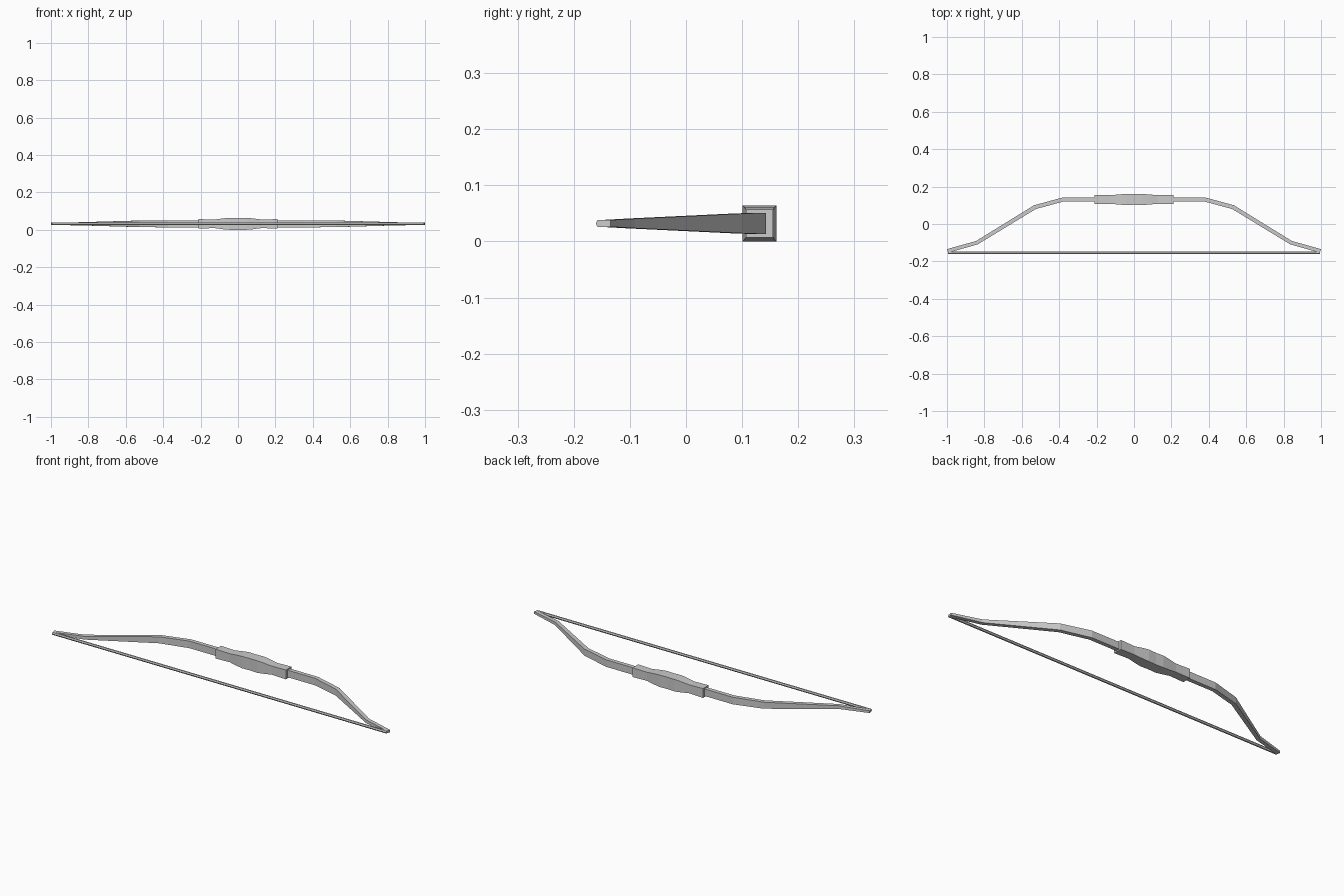
import bpy, bmesh, math
from mathutils import Vector

if "Cube" in bpy.data.objects:
    bpy.data.objects.remove(bpy.data.objects["Cube"])

ZC = 0.032  # mid height of the whole bow


def loft(name, rings):
    """Skin a list of equal-sized point rings and cap both ends."""
    bm = bmesh.new()
    loops = [[bm.verts.new(p) for p in ring] for ring in rings]
    n = len(loops[0])
    for a, b in zip(loops, loops[1:]):
        for i in range(n):
            bm.faces.new((a[i], a[(i + 1) % n], b[(i + 1) % n], b[i]))
    bm.faces.new(loops[0])
    bm.faces.new(loops[-1])
    bmesh.ops.recalc_face_normals(bm, faces=bm.faces)
    mesh = bpy.data.meshes.new(name)
    bm.to_mesh(mesh)
    bm.free()
    obj = bpy.data.objects.new(name, mesh)
    bpy.context.collection.objects.link(obj)
    return obj


def mirrored(half):
    """Mirror (x, ...) stations to the -x side."""
    return [(-s[0], *s[1:]) for s in reversed(half) if s[0] > 0] + half


# bow stave: x, y, half thickness, half height
stave = mirrored([(0.21, 0.132, 0.011, 0.019), (0.375, 0.132, 0.011, 0.019),
                  (0.53, 0.09, 0.011, 0.0175), (0.84, -0.10, 0.010, 0.0085),
                  (0.997, -0.144, 0.010, 0.006)])
pts = [Vector((s[0], s[1])) for s in stave]
rings = []
for i, (p, s) in enumerate(zip(pts, stave)):
    before = (p - pts[i - 1]).normalized() if i else None
    after = (pts[i + 1] - p).normalized() if i + 1 < len(pts) else None
    t = ((before or after) + (after or before)).normalized()
    normal = Vector((-t.y, t.x))
    width = s[2] / normal.dot(Vector((-(after or before).y, (after or before).x)))
    ring = []
    for a, b in ((-1, -1), (1, -1), (1, 1), (-1, 1)):
        q = p + normal * width * a
        ring.append((q.x, q.y, ZC + b * s[3]))
    rings.append(ring)
loft("bow_stave", rings)

# wrapped grip: x, half width, half height
grip = mirrored([(0.0, 0.028, 0.032), (0.045, 0.030, 0.032), (0.08, 0.027, 0.029),
                 (0.125, 0.023, 0.023), (0.21, 0.024, 0.025)])
loft("grip", [[(x, 0.131 + a * w, ZC + b * h)
               for a, b in ((-1, -1), (1, -1), (1, 1), (-1, 1))]
              for x, w, h in grip])

# bowstring: thin six-sided rod between the tips
R = 0.0075
loft("bowstring", [[(x, -0.1535 + R * math.cos(k * math.pi / 3),
                     ZC + R * math.sin(k * math.pi / 3)) for k in range(6)]
                   for x in (-0.995, 0.995)])
